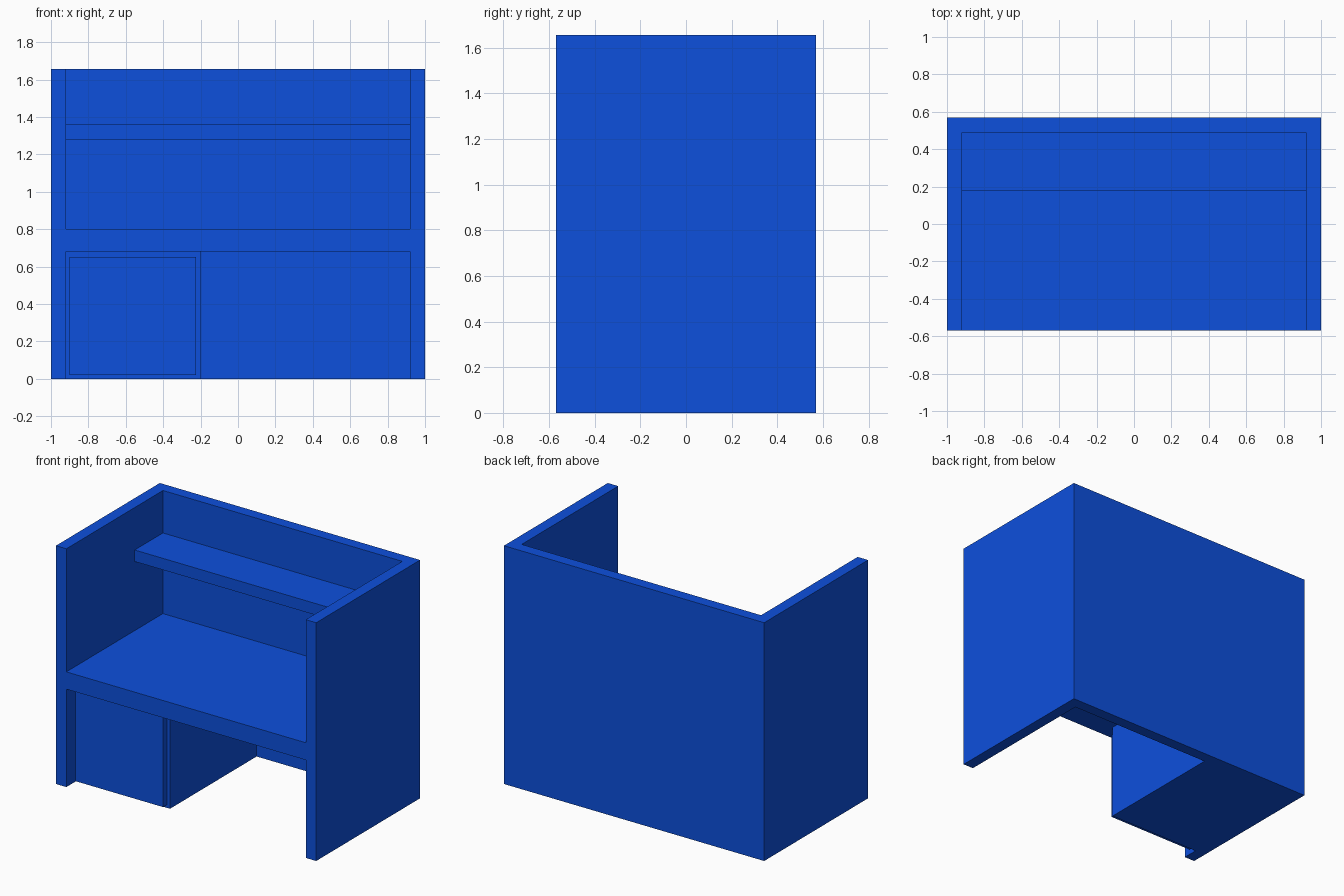
import bpy, bmesh

if "Cube" in bpy.data.objects:
    bpy.data.objects.remove(bpy.data.objects["Cube"])

blue = bpy.data.materials.new("blue_panel")
blue.diffuse_color = (0.004, 0.08, 0.72, 1)
blue.use_nodes = True
blue.node_tree.nodes["Principled BSDF"].inputs["Base Color"].default_value = blue.diffuse_color

W, D, H = 1.0, 0.57, 1.655   # half width, half depth, height
IX, IY = 0.92, 0.49          # inner faces of the walls


def prism(name, outline, z0, z1):
    """Extrude a counter-clockwise plan outline from z0 to z1."""
    bm = bmesh.new()
    face = bm.faces.new([bm.verts.new((x, y, z0)) for x, y in outline])
    top = bmesh.ops.extrude_face_region(bm, geom=[face])["geom"]
    verts = [g for g in top if isinstance(g, bmesh.types.BMVert)]
    bmesh.ops.translate(bm, verts=verts, vec=(0, 0, z1 - z0))
    bmesh.ops.recalc_face_normals(bm, faces=bm.faces[:])
    mesh = bpy.data.meshes.new(name)
    bm.to_mesh(mesh)
    bm.free()
    mesh.materials.append(blue)
    obj = bpy.data.objects.new(name, mesh)
    bpy.context.collection.objects.link(obj)
    return obj


def box(name, x0, x1, y0, y1, z0, z1):
    return prism(name, [(x0, y0), (x1, y0), (x1, y1), (x0, y1)], z0, z1)


# U-shaped surround: two sides and the back
prism("partition_walls",
      [(-W, -D), (-IX, -D), (-IX, IY), (IX, IY),
       (IX, -D), (W, -D), (W, D), (-W, D)], 0, H)

# Work surface, flush with the front of the walls
box("desk_top", -IX, IX, -D, IY, 0.68, 0.80)

# Shelf along the back wall
box("shelf", -IX, IX, 0.18, IY, 1.28, 1.36)

# Cabinet under the left of the desk, with a raised door
box("cabinet", -IX, -0.20, -0.46, IY, 0, 0.68)
box("cabinet_door", -0.90, -0.225, -0.50, -0.46, 0.02, 0.65)
